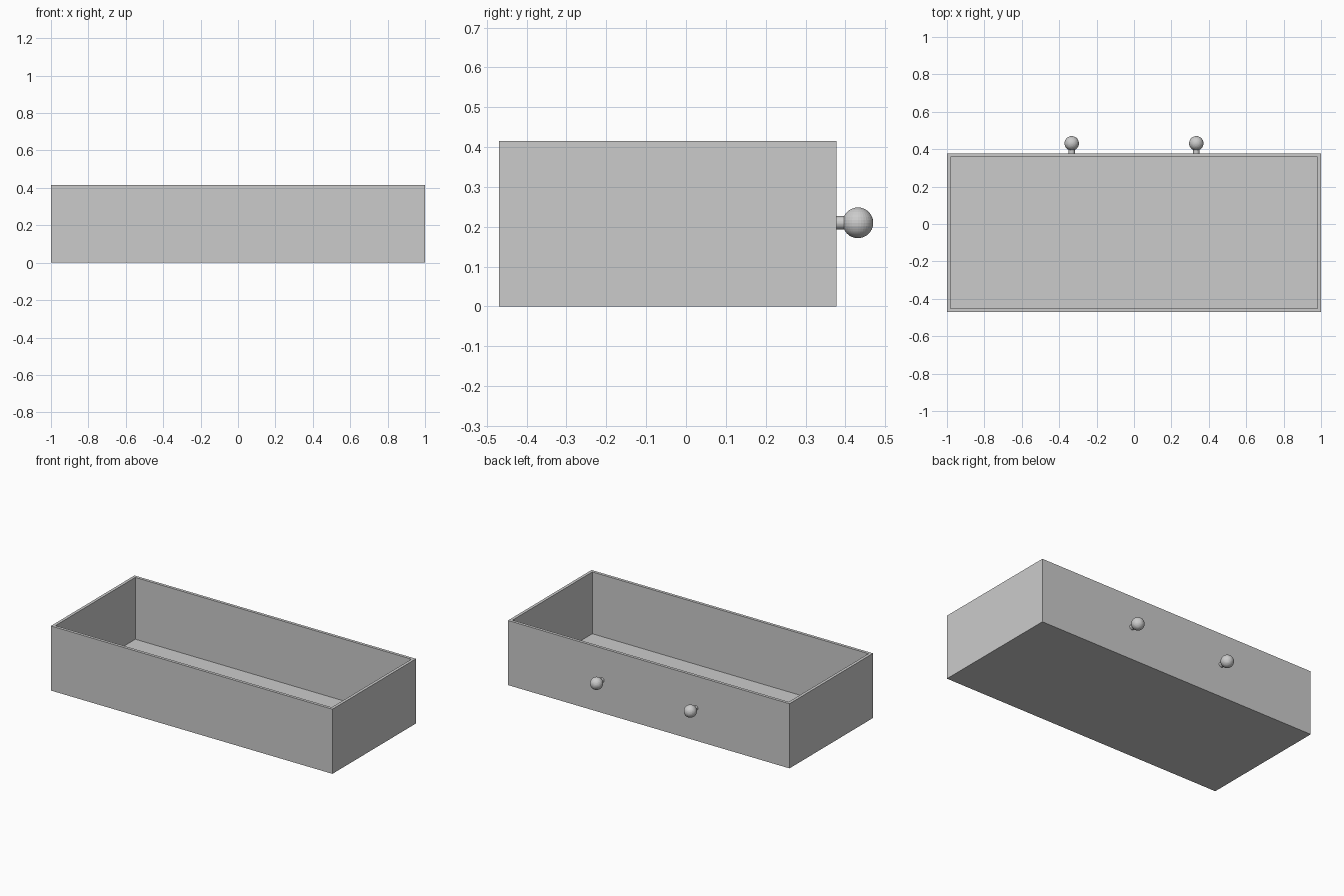
import bpy, bmesh
from math import pi
from mathutils import Matrix, Vector

if "Cube" in bpy.data.objects:
    bpy.data.objects.remove(bpy.data.objects["Cube"])

X0, X1 = -1.0, 1.0
Y0, Y1 = -0.47, 0.378
HEIGHT, WALL, FLOOR = 0.415, 0.019, 0.018
KNOB_X, KNOB_Z, KNOB_R = 0.333, 0.21, 0.0385


def finish(name, bm):
    mesh = bpy.data.meshes.new(name)
    bm.to_mesh(mesh)
    bm.free()
    obj = bpy.data.objects.new(name, mesh)
    bpy.context.collection.objects.link(obj)
    return obj


# Open drawer box: inset the top face, then push it down to the floor
bm = bmesh.new()
size = Matrix.Diagonal((X1 - X0, Y1 - Y0, HEIGHT, 1))
centre = Matrix.Translation(((X0 + X1) / 2, (Y0 + Y1) / 2, HEIGHT / 2))
bmesh.ops.create_cube(bm, size=1, matrix=centre @ size)
bm.normal_update()
top = max(bm.faces, key=lambda f: f.calc_center_median().z)
bmesh.ops.inset_region(bm, faces=[top], thickness=WALL, use_even_offset=True)
res = bmesh.ops.extrude_discrete_faces(bm, faces=[top])
bmesh.ops.translate(bm, verts=res["faces"][0].verts,
                    vec=Vector((0, 0, FLOOR - HEIGHT)))
bmesh.ops.recalc_face_normals(bm, faces=bm.faces)
finish("drawer_box", bm)

# Two knobs: a short stem and a ball, turned to point along +y
for side, x in (("left", -KNOB_X), ("right", KNOB_X)):
    turn = Matrix.Rotation(pi / 2, 4, "X")
    stem = bmesh.new()
    bmesh.ops.create_cone(stem, cap_ends=True, segments=32, radius1=0.0165,
                          radius2=0.0165, depth=0.03,
                          matrix=Matrix.Translation((x, Y1 + 0.015, KNOB_Z)) @ turn)
    finish(f"knob_stem_{side}", stem)

    ball = bmesh.new()
    bmesh.ops.create_uvsphere(ball, u_segments=32, v_segments=16, radius=KNOB_R,
                              matrix=Matrix.Translation((x, 0.47 - KNOB_R, KNOB_Z)))
    finish(f"knob_ball_{side}", ball)
